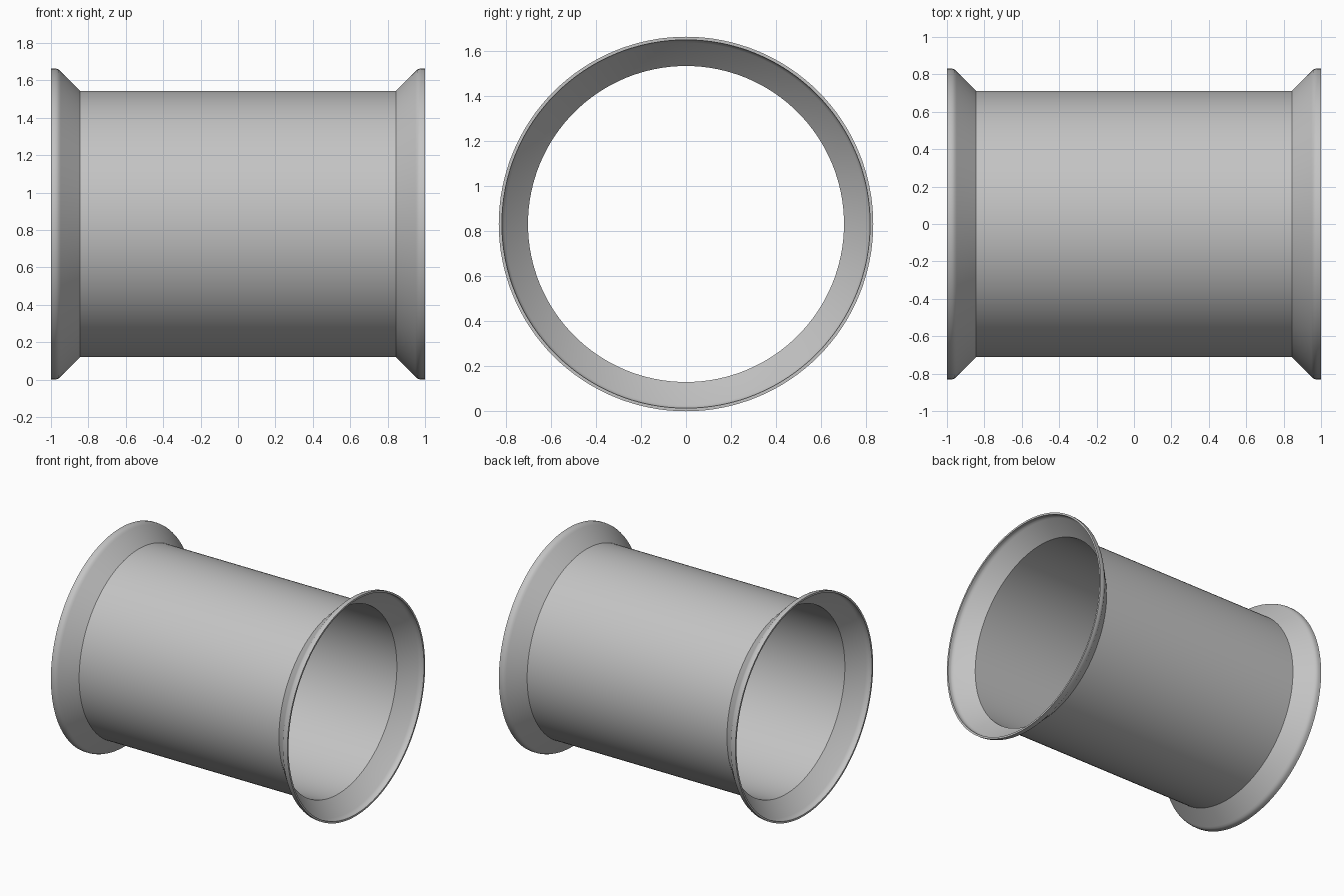
import bpy
import bmesh
import math
from mathutils import Vector, Matrix

cube = bpy.data.objects.get("Cube")
if cube:
    bpy.data.objects.remove(cube, do_unlink=True)

SEGMENTS = 128
AXIS_HEIGHT = 0.832

# Plain grey metal
grey = bpy.data.materials.new("grey metal")
grey.use_nodes = True
colour = (0.55, 0.55, 0.55, 1)
grey.diffuse_color = colour
grey.node_tree.nodes["Principled BSDF"].inputs["Base Color"].default_value = colour

# Half of the wall section as (distance along axis, radius)
outer = [(0.845, 0.712), (0.935, 0.802), (0.948, 0.815), (0.958, 0.825), (0.969, 0.83), (0.98, 0.832), (1, 0.832)]
inner = [(1, 0.818), (0.98, 0.818), (0.97, 0.815), (0.958, 0.806), (0.852, 0.702)]


def mirrored(points):
    return [(-x, r) for x, r in reversed(points)]


# Closed loop: outside from left to right, then back along the bore
section = mirrored(outer) + outer + inner + mirrored(inner)

# Flanged sleeve, turned around the x axis
bm = bmesh.new()
rings = []
for i in range(SEGMENTS):
    turn = Matrix.Rotation(math.tau * i / SEGMENTS, 3, "X")
    rings.append([bm.verts.new(turn @ Vector((x, 0, r))) for x, r in section])
count = len(section)
for i, ring in enumerate(rings):
    following = rings[(i + 1) % SEGMENTS]
    for j in range(count):
        k = (j + 1) % count
        bm.faces.new((ring[j], ring[k], following[k], following[j]))
bmesh.ops.recalc_face_normals(bm, faces=bm.faces)

mesh = bpy.data.meshes.new("flanged_sleeve")
bm.to_mesh(mesh)
bm.free()
mesh.materials.append(grey)
sleeve = bpy.data.objects.new("flanged_sleeve", mesh)
sleeve.location.z = AXIS_HEIGHT
bpy.context.collection.objects.link(sleeve)

# Smooth curves, crisp rims and flange roots
bpy.ops.object.select_all(action="DESELECT")
sleeve.select_set(True)
bpy.context.view_layer.objects.active = sleeve
bpy.ops.object.shade_smooth_by_angle(angle=math.radians(30))
